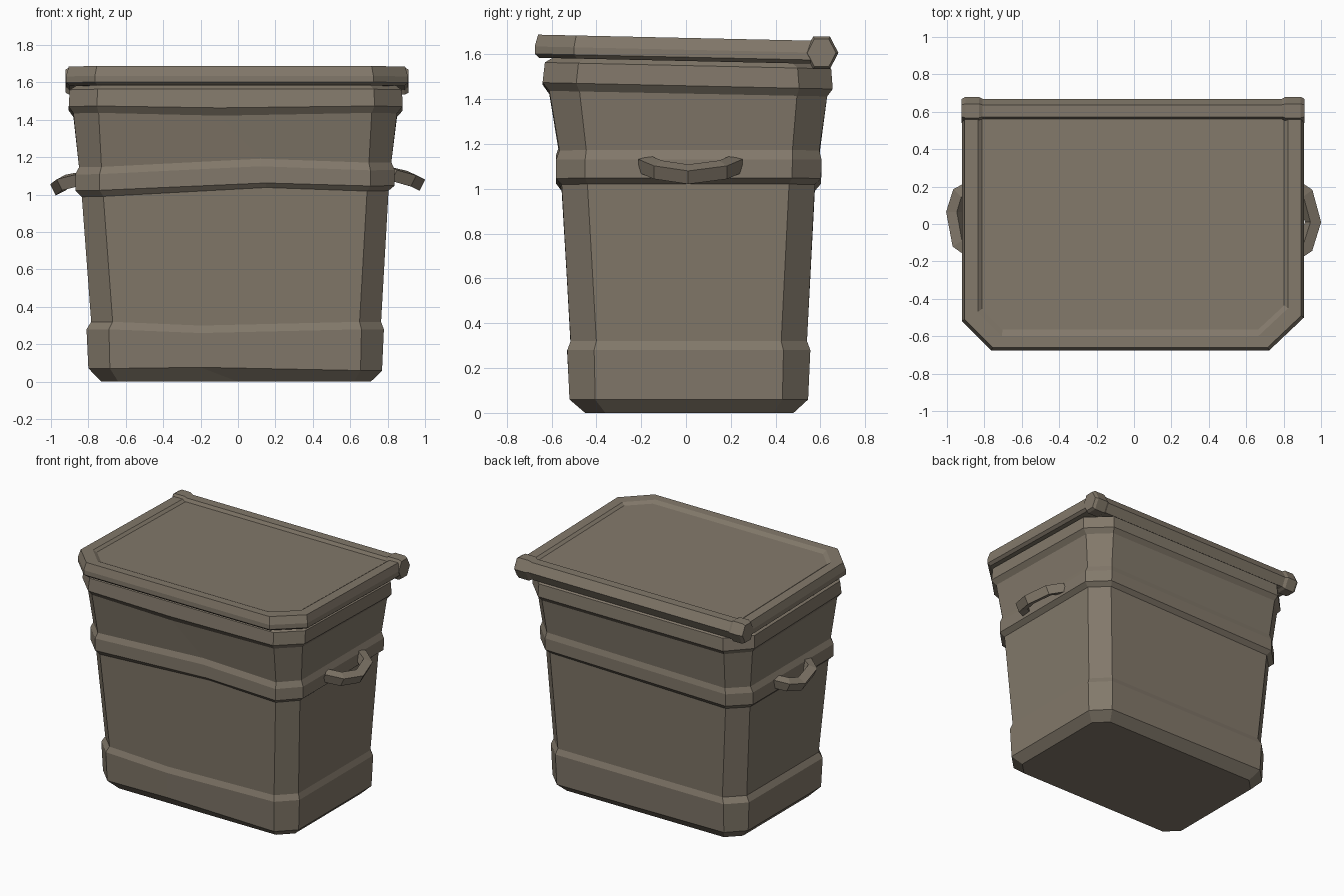
import bpy, bmesh, math
from mathutils import Vector

if "Cube" in bpy.data.objects:
    bpy.data.objects.remove(bpy.data.objects["Cube"])

mat = bpy.data.materials.new("grey_brown")
mat.diffuse_color = (0.225, 0.19, 0.145, 1)
mat.use_nodes = True
mat.node_tree.nodes["Principled BSDF"].inputs["Base Color"].default_value = mat.diffuse_color


def loft(name, rings):
    """Skin a list of equal-length point rings and cap the ends."""
    bm = bmesh.new()
    vs = [[bm.verts.new(p) for p in r] for r in rings]
    n = len(rings[0])
    for a, b in zip(vs, vs[1:]):
        for i in range(n):
            j = (i + 1) % n
            bm.faces.new((a[i], a[j], b[j], b[i]))
    bm.faces.new(vs[0][::-1])
    bm.faces.new(vs[-1])
    bmesh.ops.recalc_face_normals(bm, faces=bm.faces)
    me = bpy.data.meshes.new(name)
    bm.to_mesh(me)
    bm.free()
    me.materials.append(mat)
    ob = bpy.data.objects.new(name, me)
    bpy.context.collection.objects.link(ob)
    return ob


# Bin body: chamfered rectangles with a slightly wavy front
def body_ring(z, x0, x1, y0, y1, c, tx=0, ty=0, mx=0, mz=0):
    pts = [(x0 + c, y0), (mx, y0), (x1 - c, y0), (x1, y0 + c), (x1, y1 - c),
           (x1 - c, y1), (x0 + c, y1), (x0, y1 - c), (x0, y0 + c)]
    return [(x, y, z + tx * x + ty * y + (mz if i == 1 else 0))
            for i, (x, y) in enumerate(pts)]


body = [
    (0.00, -.73, .71, -.45, .48, .09),
    (0.065, -.80, .77, -.52, .545, .115, -.008, 0, -.2, .01),
    (0.28, -.81, .78, -.53, .555, .12, 0, 0, -.2, -.02),
    (0.32, -.785, .765, -.515, .54, .115, 0, 0, -.2, -.02),
    (1.005, -.835, .805, -.555, .575, .115, .02, 0, .15, .03),
    (1.035, -.87, .838, -.58, .603, .13, .016, 0, .15, .025),
    (1.12, -.87, .838, -.58, .605, .13, .014, 0, .12, .03),
    (1.16, -.85, .82, -.565, .595, .12, .016, 0, .12, .03),
    (1.425, -.88, .85, -.61, .63, .135, 0, -.02, -.1, -.015),
    (1.46, -.905, .88, -.64, .655, .15, 0, -.022, -.1, -.01),
    (1.55, -.90, .877, -.63, .648, .15, 0, -.022),
    (1.572, -.865, .845, -.595, .615, .14, 0, -.022),
    (1.59, -.86, .84, -.59, .61, .14, 0, -.022),
]
loft("bin_body", [body_ring(*r) for r in body])


# Lid: tilted plate, front corners cut, shallow recessed top panel
def lid_ring(z, dx, y0, back, c):
    x0, x1 = -.92 + dx, .909 - dx
    pts = [(x0 + c, y0), (x1 - c - .03, y0), (x1, y0 + c + .02),
           (x1, back), (x0, back), (x0, y0 + c)]
    return [(x, y, z - .022 * (y + .66)) for x, y in pts]


loft("lid", [lid_ring(*r) for r in (
    (1.585, .02, -.655, .58, .15), (1.602, 0, -.675, .58, .155),
    (1.635, 0, -.675, .58, .155), (1.688, .015, -.66, .58, .15),
    (1.688, .085, -.60, .575, .13), (1.673, .106, -.565, .57, .11))])


# Hexagonal hinge: thin bar between two fat knobs along the back edge
def hex_bar(name, stations):
    loft(name, [[(x, .605 + r * math.cos(k * math.pi / 3),
                  1.607 + 1.12 * r * math.sin(k * math.pi / 3))
                 for k in range(6)] for x, r in stations])


hex_bar("hinge_bar", ((-.83, .064), (.81, .064)))
for name, xa, xb in (("hinge_left", -.921, -.81), ("hinge_right", .79, .911)):
    hex_bar(name, ((xa, .064), (xa + .02, .075), (xb - .02, .075), (xb, .064)))


# Side handles: square bar bent outward and curling down
def handle(name, side, base_x, z, path):
    rings = []
    pts = [Vector((side * (base_x + o), y, z - d)) for y, o, d in path]
    up = Vector((side * .45, 0, .89))
    for i, p in enumerate(pts):
        t = (pts[min(i + 1, len(pts) - 1)] - pts[max(i - 1, 0)]).normalized()
        n = t.cross(up).normalized()
        rings.append([p + n * a * .032 + up * b * .033
                      for a, b in ((1, 1), (1, -1), (-1, -1), (-1, 1))])
    loft(name, rings)


handle("handle_right", 1, .82, 1.11,
       ((-.185, 0, 0), (-.125, .095, .025), (.01, .137, .045),
        (.165, .095, .025), (.225, 0, 0)))
handle("handle_left", -1, .84, 1.085,
       ((-.165, 0, 0), (-.105, .09, .02), (.065, .121, .045),
        (.165, .09, .02), (.21, 0, 0)))
